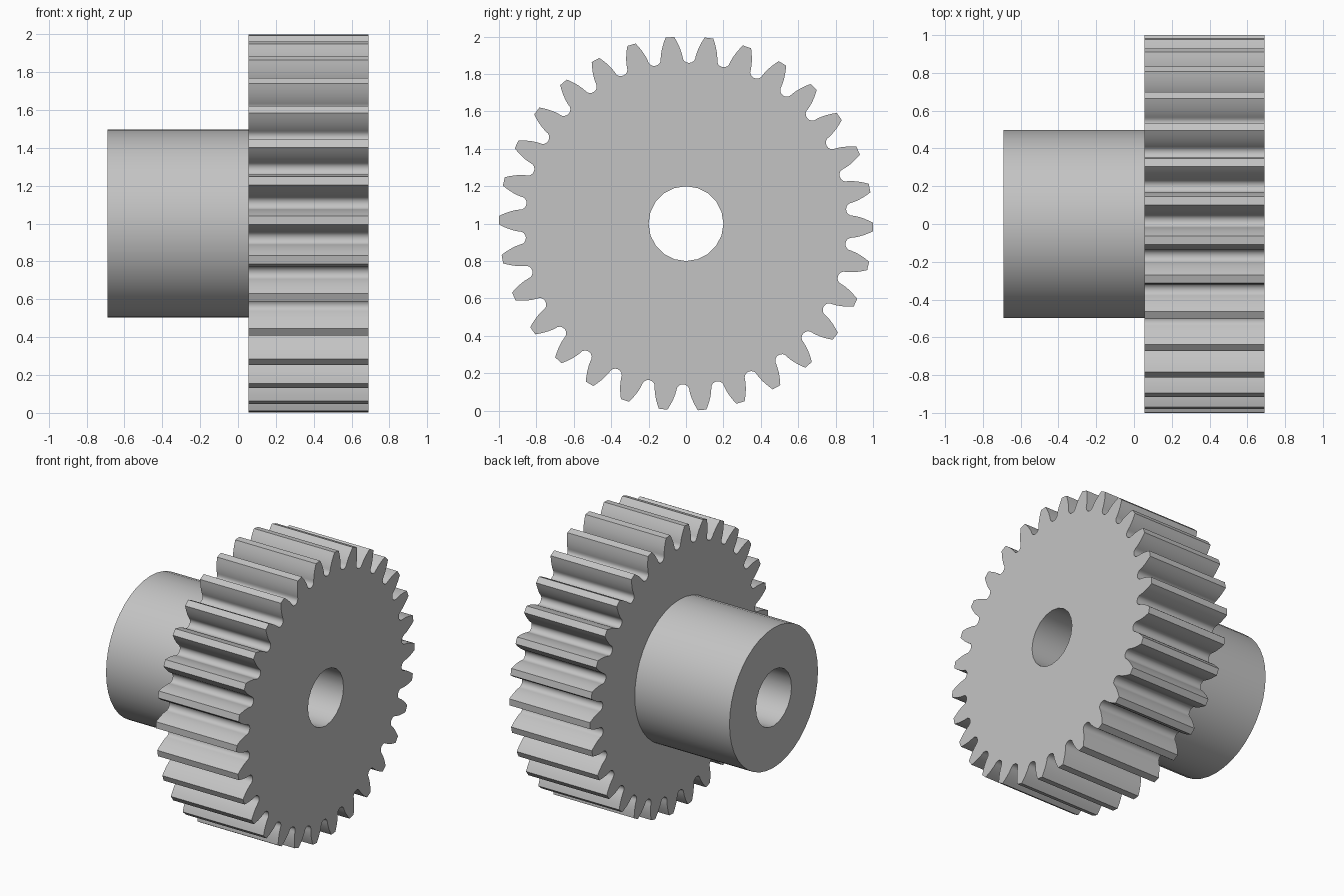
import bpy
import bmesh
from math import sin, cos, tan, pi, acos, radians

cube = bpy.data.objects.get("Cube")
if cube:
    bpy.data.objects.remove(cube, do_unlink=True)

# Gear proportions
TEETH = 30
TIP_R = 1.0
MODULE = 2 * TIP_R / (TEETH + 2)
PITCH_R = MODULE * TEETH / 2
ROOT_R = PITCH_R - 1.25 * MODULE
PRESSURE = radians(20)
BASE_R = PITCH_R * cos(PRESSURE)
PHASE = radians(-1.05)
HUB_R, BORE_R = 0.497, 0.2
HUB_END, SHOULDER, GEAR_END = -0.69, 0.055, 0.69


def half_angle(r):
    """Half the angular thickness of an involute tooth at radius r."""
    a = acos(min(1, BASE_R / r))
    return pi / (2 * TEETH) + (tan(PRESSURE) - PRESSURE) - (tan(a) - a)


def circle(radius, sides):
    return [(radius * cos(2 * pi * i / sides), radius * sin(2 * pi * i / sides))
            for i in range(sides)]


def gear_profile():
    """Involute flanks joined by round root fillets."""
    pitch = 2 * pi / TEETH
    flank_start = BASE_R + 0.012
    gap = (pitch / 2 - half_angle(flank_start)) * flank_start
    steps = 5
    radii = [flank_start + (TIP_R - flank_start) * i / steps for i in range(steps + 1)]
    points = []
    for k in range(TEETH):
        centre = PHASE + k * pitch
        tooth = [(r, centre - half_angle(r)) for r in radii]
        tooth += [(r, centre + half_angle(r)) for r in reversed(radii)]
        # Round root between this tooth and the next
        for i in range(1, 8):
            t = pi * i / 8
            r = flank_start - (flank_start - ROOT_R) * sin(t)
            tooth.append((r, centre + pitch / 2 - gap * cos(t) / r))
        points += [(r * cos(a), r * sin(a)) for r, a in tooth]
    return points


bm = bmesh.new()


def ring(points, x):
    verts = [bm.verts.new((x, y, z + TIP_R)) for y, z in points]
    edges = [bm.edges.new((verts[i - 1], verts[i])) for i in range(len(verts))]
    return verts, edges


def wall(a, b):
    for i in range(len(a[0])):
        bm.faces.new((a[0][i - 1], a[0][i], b[0][i], b[0][i - 1]))


def cap(outer, inner):
    bmesh.ops.triangle_fill(bm, use_beauty=True, edges=outer[1] + inner[1])


# Toothed rim, hub and through bore
teeth = gear_profile()
rim_back, rim_front = ring(teeth, SHOULDER), ring(teeth, GEAR_END)
hub = circle(HUB_R, 40)
hub_end, hub_root = ring(hub, HUB_END), ring(hub, SHOULDER)
bore = circle(BORE_R, 20)
bore_back, bore_front = ring(bore, HUB_END), ring(bore, GEAR_END)

wall(rim_back, rim_front)
wall(hub_end, hub_root)
wall(bore_back, bore_front)
cap(rim_front, bore_front)
cap(rim_back, hub_root)
cap(hub_end, bore_back)
bmesh.ops.recalc_face_normals(bm, faces=bm.faces[:])

mesh = bpy.data.meshes.new("spur_gear")
bm.to_mesh(mesh)
bm.free()
gear = bpy.data.objects.new("spur_gear", mesh)
bpy.context.collection.objects.link(gear)

# Plain grey metal
grey = (0.55, 0.55, 0.55, 1)
mat = bpy.data.materials.new("plain_grey")
mat.use_nodes = True
mat.diffuse_color = grey
mat.node_tree.nodes["Principled BSDF"].inputs["Base Color"].default_value = grey
mesh.materials.append(mat)

# Smooth curved walls, sharp rims
bpy.ops.object.select_all(action="DESELECT")
gear.select_set(True)
bpy.context.view_layer.objects.active = gear
bpy.ops.object.shade_smooth_by_angle(angle=radians(30))
